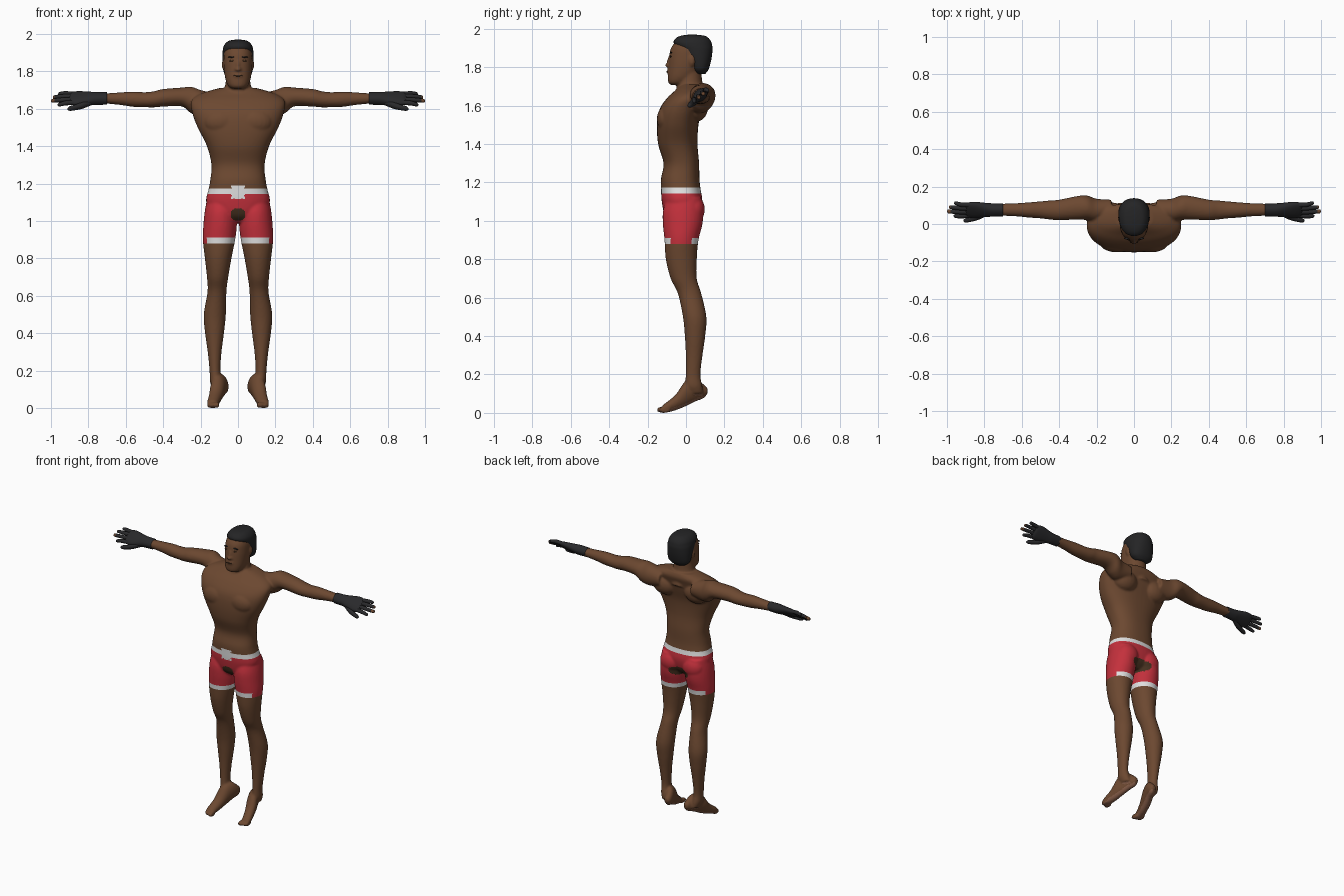
import bpy
import bmesh
import math
from mathutils import Matrix, Vector
from mathutils.bvhtree import BVHTree

default = bpy.data.objects.get("Cube")
if default:
    bpy.data.objects.remove(default, do_unlink=True)


def material(name, *rgb):
    mat = bpy.data.materials.new(name)
    mat.use_nodes = True
    colour = (*rgb, 1)
    mat.diffuse_color = colour
    shader = next(n for n in mat.node_tree.nodes if n.type == "BSDF_PRINCIPLED")
    shader.inputs["Base Color"].default_value = colour
    shader.inputs["Roughness"].default_value = .8
    return mat


skin = material("brown skin", .15, .065, .03)
shade = material("dark brown skin", .06, .03, .014)
sole = material("pale sole skin", .24, .11, .065)
red = material("red cloth", .55, .03, .045)
white = material("white cloth", .75, .75, .75)
black = material("black glove", .022, .022, .024)
hair_black = material("black hair", .018, .018, .019)


def loft(bm, axis, rows, power=1.0, steps=6, segs=32):
    """Skin smooth rounded rings; each row is position, then low/high extents of the other two axes."""
    pts = [Vector(r) for r in rows]
    pts = [pts[0]] + pts + [pts[-1]]
    path = []
    for a, b, c, d in zip(pts, pts[1:], pts[2:], pts[3:]):
        for k in range(steps):
            t = k / steps
            path.append((b * 2 + (c - a) * t + (a * 2 - b * 5 + c * 4 - d) * t * t
                         + (b * 3 - a - c * 3 + d) * t * t * t) * .5)
    path.append(pts[-1])
    u, v = [i for i in range(3) if i != axis]
    rings = []
    for pos, u0, u1, v0, v1 in path:
        ring = []
        for k in range(segs):
            angle = math.tau * k / segs
            c, s = [math.copysign(abs(f) ** power, f) for f in (math.cos(angle), math.sin(angle))]
            co = Vector((0, 0, 0))
            co[axis] = pos
            co[u] = (u0 + u1 + (u1 - u0) * c) / 2
            co[v] = (v0 + v1 + (v1 - v0) * s) / 2
            ring.append(bm.verts.new(co))
        rings.append(ring)
    for lower, upper in zip(rings, rings[1:]):
        for k in range(segs):
            j = (k + 1) % segs
            bm.faces.new((lower[k], lower[j], upper[j], upper[k]))
    bm.faces.new(rings[0])
    bm.faces.new(rings[-1])


def centred(rows):
    """Rows of height, half width, front and back become symmetric loft rows."""
    return [(z, -w, w, y0, y1) for z, w, y0, y1 in rows]


def blob(bm, centre, radii):
    bmesh.ops.create_uvsphere(bm, u_segments=20, v_segments=12, radius=1,
                              matrix=Matrix.Translation(centre) @ Matrix.Diagonal((*radii, 1)))


def mirror_copy(bm):
    copy = bmesh.ops.duplicate(bm, geom=bm.verts[:] + bm.edges[:] + bm.faces[:])["geom"]
    for vert in copy:
        if isinstance(vert, bmesh.types.BMVert):
            vert.co.x *= -1


def finish(bm, name, mats, rule=None):
    bmesh.ops.recalc_face_normals(bm, faces=bm.faces[:])
    bm.normal_update()
    for face in bm.faces:
        face.smooth = True
        if rule:
            face.material_index = mats.index(rule(face.calc_center_median(), face.normal))
    mesh = bpy.data.meshes.new(name)
    bm.to_mesh(mesh)
    bm.free()
    for mat in mats:
        mesh.materials.append(mat)
    obj = bpy.data.objects.new(name, mesh)
    bpy.context.scene.collection.objects.link(obj)
    return obj


# Paired limbs: leg, foot, toes, arm and the muscles on one side
bm = bmesh.new()
loft(bm, 2, [
    (1.12, .02, .165, -.1, .08), (1.05, .008, .178, -.12, .09), (.98, .006, .185, -.12, .085),
    (.9, .015, .188, -.112, .065), (.8, .035, .177, -.105, .056), (.7, .052, .166, -.08, .056),
    (.62, .062, .163, -.042, .08), (.5, .065, .183, -.016, .106), (.4, .075, .176, -.006, .1),
    (.3, .088, .162, -.001, .086), (.2, .094, .152, -.001, .075), (.14, .085, .15, -.005, .085),
    (.1, .08, .135, .01, .09)])
loft(bm, 1, [
    (.112, .06, .088, .1, .13), (.09, .05, .102, .075, .15), (.05, .055, .125, .06, .18),
    (0, .07, .147, .035, .17), (-.05, .088, .156, .015, .1), (-.09, .1, .164, .004, .064),
    (-.12, .108, .165, -.001, .042)])
for i in range(5):
    blob(bm, (.109 + .012 * i, -.125 + .004 * i, .016), (.009 - .0006 * i, .03, .016))
loft(bm, 0, [
    (.12, .03, .13, 1.58, 1.68), (.2, .01, .135, 1.56, 1.7), (.25, .02, .152, 1.575, 1.717),
    (.3, .024, .15, 1.612, 1.713), (.4, .02, .13, 1.611, 1.705), (.45, .024, .126, 1.607, 1.693),
    (.5, .03, .121, 1.608, 1.688), (.56, .034, .116, 1.61, 1.691), (.63, .041, .111, 1.62, 1.687),
    (.73, .045, .108, 1.63, 1.68)])
blob(bm, (.085, .04, 1.06), (.075, .058, .075))     # buttock
blob(bm, (.09, -.1, 1.53), (.095, .052, .07))       # chest
blob(bm, (.12, .05, 1.59), (.09, .065, .075))       # shoulder blade
blob(bm, (.076, .03, 1.835), (.01, .017, .03))      # ear
mirror_copy(bm)

# Torso, neck, head and nose
loft(bm, 2, centred([
    (.99, .06, -.07, .04), (1.03, .13, -.11, .07), (1.1, .17, -.126, .085), (1.17, .157, -.13, .075),
    (1.22, .148, -.13, .07), (1.3, .142, -.117, .068), (1.4, .166, -.145, .06), (1.5, .216, -.151, .065),
    (1.58, .245, -.138, .085), (1.64, .25, -.098, .1), (1.68, .2, -.055, .11), (1.71, .1, -.025, .1)]),
    power=.85, segs=48)
loft(bm, 2, centred([
    (1.62, .085, -.06, .11), (1.7, .073, -.048, .09), (1.75, .065, -.04, .082), (1.82, .06, -.03, .08)]))
loft(bm, 2, centred([
    (1.708, .03, -.078, -.02), (1.72, .05, -.092, .01), (1.75, .065, -.095, .05), (1.8, .074, -.092, .09),
    (1.85, .077, -.088, .11), (1.9, .074, -.078, .115), (1.94, .058, -.045, .1), (1.955, .03, -.01, .06)]),
    power=.9)
blob(bm, (0, -.086, 1.83), (.011, .013, .028))
blob(bm, (0, -.095, 1.81), (.017, .014, .011))
blob(bm, (0, -.092, 1.777), (.025, .008, .011))

# Fuse the body parts into one smooth skin
raw = finish(bm, "raw_body", [skin])
remesh = raw.modifiers.new("fuse", "REMESH")
remesh.mode = "VOXEL"
remesh.voxel_size = .007
soften = raw.modifiers.new("soften", "SMOOTH")
soften.factor = .5
soften.iterations = 3
bpy.context.view_layer.update()
fused = bpy.data.meshes.new_from_object(raw.evaluated_get(bpy.context.evaluated_depsgraph_get()))
bm = bmesh.new()
bm.from_mesh(fused)
bpy.data.objects.remove(raw, do_unlink=True)
bpy.data.meshes.remove(fused)

# Cut the edges of the shorts and their bands
HEM, HEM_TOP, BAND, WAIST, BADGE = .88, .91, 1.143, 1.173, 1.19
for height in (HEM, HEM_TOP, BAND, WAIST, BADGE):
    bmesh.ops.bisect_plane(bm, geom=bm.verts[:] + bm.edges[:] + bm.faces[:],
                           plane_co=(0, 0, height), plane_no=(0, 0, 1))


def body_colour(c, n):
    if c.z < .1 and n.z < -.5:
        return sole
    if abs(c.x) < .035 and c.y < -.05 and 1.12 < c.z < BADGE:
        return white
    if not HEM < c.z < WAIST:
        return skin
    if c.z > BAND:
        return white
    if c.z < HEM_TOP:
        outer_side = abs(c.x) > .1 and -.08 < c.y < .03
        return red if outer_side else white
    width, middle = (.04, 1.035) if c.y < 0 else (.075, 1.01)
    if (c.x / width) ** 2 + ((c.z - middle) / .035) ** 2 < 1:
        return shade
    return red


surface = BVHTree.FromBMesh(bm)
finish(bm, "body_with_shorts", [skin, shade, sole, red, white], body_colour)


# Facial details resting on the skin
def face_detail(name, mat, x, z, radii):
    hit = surface.ray_cast(Vector((x, -1, z)), Vector((0, 1, 0)))[0]
    detail = bmesh.new()
    blob(detail, hit or (x, -.08, z), radii)
    finish(detail, name, [mat])


for side, sign in (("left", 1), ("right", -1)):
    face_detail(side + "_eyebrow", hair_black, sign * .033, 1.876, (.021, .006, .004))
    face_detail(side + "_eye", shade, sign * .032, 1.856, (.014, .004, .005))
face_detail("mouth", shade, 0, 1.777, (.024, .003, .004))

# Cropped hair
bm = bmesh.new()
loft(bm, 2, centred([
    (1.765, .045, .045, .1), (1.79, .074, .028, .118), (1.84, .082, 0, .132), (1.89, .083, -.032, .138),
    (1.915, .081, -.058, .136), (1.935, .076, -.064, .13), (1.953, .063, -.05, .116),
    (1.964, .045, -.025, .095), (1.969, .015, .01, .055)]), power=.9)
finish(bm, "hair", [hair_black])

# Gloves with bare fingertips, tilted at the wrist
tilt = Matrix.Translation((0, .075, 1.655)) @ Matrix.Rotation(math.radians(40), 4, "X")
fingers = [(-.036, -.046, .965), (-.012, -.014, 1.0), (.012, .016, .99), (.034, .043, .962)]
for side, sign in (("left", 1), ("right", -1)):
    bm = bmesh.new()
    loft(bm, 0, [(x, -w, w, -t, t) for x, w, t in (
        (.7, .034, .03), (.76, .036, .031), (.8, .043, .027), (.85, .052, .022),
        (.885, .049, .017), (.9, .035, .01))], power=.85)
    for base, end, tip in fingers:
        loft(bm, 0, [(x, y - r, y + r, z - r, z + r) for x, y, z, r in (
            (.86, base, 0, .012), (.92, (base + end) / 2, .002, .0125), (tip - .012, end, -.004, .0105),
            (tip - .003, end, -.006, .007), (tip, end, -.006, .002))], segs=14)
    # Thumb
    loft(bm, 0, [(x, y - r, y + r, -.006 - r, r - .006) for x, y, r in (
        (.78, -.022, .016), (.83, -.05, .018), (.87, -.068, .015), (.9, -.077, .012), (.912, -.08, .004))],
        segs=14)
    bmesh.ops.transform(bm, matrix=Matrix.Scale(sign, 4, (1, 0, 0)) @ tilt, verts=bm.verts[:])
    finish(bm, side + "_glove", [black, skin], lambda c, n: skin if abs(c.x) > .982 else black)
